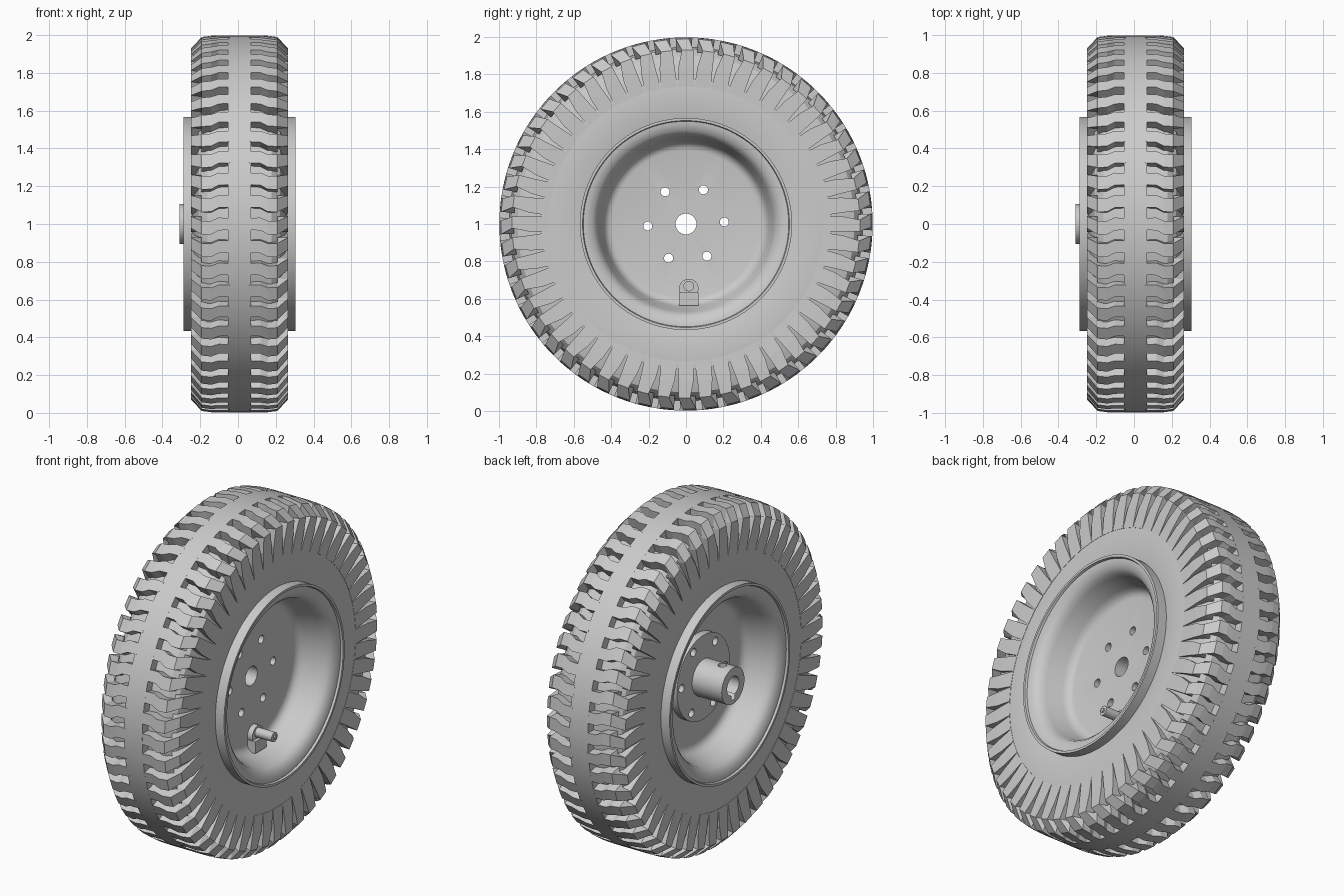
import bpy, bmesh, math
from mathutils import Matrix

cube = bpy.data.objects.get("Cube")
if cube:
    bpy.data.objects.remove(cube)

grey = bpy.data.materials.new("light_grey")
grey.use_nodes = True
COLOR = (0.6, 0.6, 0.6, 1)
grey.diffuse_color = COLOR
grey.node_tree.nodes["Principled BSDF"].inputs["Base Color"].default_value = COLOR

TYRE_X = 0.008      # middle plane of the tyre
LUGS = 52
PITCH = 2 * math.pi / LUGS


def polar(x, r, a):
    """Point on a circle about the axle."""
    return (x, r * math.cos(a), 1 + r * math.sin(a))


def finish(name, bm, angle=30):
    bmesh.ops.recalc_face_normals(bm, faces=bm.faces)
    mesh = bpy.data.meshes.new(name)
    bm.to_mesh(mesh)
    bm.free()
    mesh.materials.append(grey)
    ob = bpy.data.objects.new(name, mesh)
    bpy.context.scene.collection.objects.link(ob)
    if angle:
        bpy.ops.object.select_all(action='DESELECT')
        ob.select_set(True)
        bpy.context.view_layer.objects.active = ob
        bpy.ops.object.shade_smooth_by_angle(angle=math.radians(angle))
    return ob


def lathe(name, profile, segments=104, angle=30):
    """Closed (x, r) profile spun about the axle."""
    bm = bmesh.new()
    rings = [[bm.verts.new(polar(x, r, 2 * math.pi * i / segments)) for x, r in profile]
             for i in range(segments)]
    n = len(profile)
    for i in range(segments):
        a, b = rings[i], rings[(i + 1) % segments]
        for j in range(n):
            k = (j + 1) % n
            bm.faces.new((a[j], a[k], b[k], b[j]))
    return finish(name, bm, angle)


def rod(bm, x0, x1, radius, y=0, z=1, segments=24):
    """Cylinder along x."""
    m = Matrix.Translation(((x0 + x1) / 2, y, z)) @ Matrix.Rotation(math.pi / 2, 4, 'Y')
    bmesh.ops.create_cone(bm, cap_ends=True, segments=segments, radius1=radius,
                          radius2=radius, depth=abs(x1 - x0), matrix=m)


def cut(target, name, bm):
    cutter = finish(name, bm, 0)
    cutter.hide_render = True
    cutter.hide_set(True)
    cutter.display_type = 'WIRE'
    mod = target.modifiers.new(name, 'BOOLEAN')
    mod.object = cutter
    mod.operation = 'DIFFERENCE'
    mod.solver = 'EXACT'


def both_sides(half):
    return half + [(-x, r) for x, r in reversed(half)]


# Tyre carcass: flat sidewalls, sunken shoulders, raised centre band
half = [(0.23, 0.52), (0.247, 0.6), (0.252, 0.73), (0.238, 0.83), (0.215, 0.9),
        (0.17, 0.935), (0.06, 0.945), (0.06, 0.998)]
lathe("tyre_carcass", [(x + TYRE_X, r) for x, r in both_sides(half)])

# Tread lugs: (half width x, radius, zigzag shift, half width in pitches)
stations = [(0.05, 0.998, 0.0, 0.26), (0.11, 0.998, 0.0, 0.28), (0.15, 0.997, 0.16, 0.3),
            (0.2, 0.99, 0.16, 0.3), (0.257, 0.93, -0.08, 0.28), (0.257, 0.84, 0.0, 0.4),
            (0.253, 0.735, 0.0, 0.49)]
bm = bmesh.new()
for side in (-1, 1):
    for i in range(LUGS):
        sections = []
        for x, r, shift, width in stations:
            inner_x = min(x, 0.2) if x > 0.1 else x
            inner_r = min(r, 0.92)
            sections.append([bm.verts.new(polar(TYRE_X + side * px, pr, (i + shift + w) * PITCH))
                             for px, pr, w in ((inner_x, inner_r, -width), (x, r, -width),
                                               (x, r, width), (inner_x, inner_r, width))])
        for a, b in zip(sections, sections[1:]):
            for j in range(4):
                k = (j + 1) % 4
                bm.faces.new((a[j], a[k], b[k], b[j]))
        bm.faces.new(sections[0])
        bm.faces.new(sections[-1])
finish("tread_lugs", bm, 0)

# Rim: rolled edge, sloping dish and centre disc on both faces
half = [(0.08, 0.03), (0.08, 0.395), (0.085, 0.415), (0.1, 0.432), (0.125, 0.443),
        (0.22, 0.468), (0.25, 0.48), (0.27, 0.5), (0.282, 0.53), (0.284, 0.549),
        (0.297, 0.553), (0.297, 0.567), (0.22, 0.567), (0.2, 0.54)]
rim = lathe("rim", [(x + TYRE_X, r) for x, r in both_sides(half)], 96, 40)

# Hub: bolted flange with a protruding sleeve
hub = lathe("hub", [(-0.06, 0.03), (-0.06, 0.25), (-0.115, 0.25), (-0.115, 0.107),
                    (-0.31, 0.107), (-0.31, 0.03)], 48)

# Axle bore and bolt holes through rim and hub
for part in (rim, hub):
    bm = bmesh.new()
    rod(bm, -0.5, 0.5, 0.056, segments=40)
    for i in range(6):
        _, y, z = polar(0, 0.205, math.radians(60 * i + 3))
        rod(bm, -0.5, 0.5, 0.024, y, z)
    cut(part, part.name + "_hole_cutter", bm)

# Set screw hole and keyway in the sleeve
bm = bmesh.new()
bmesh.ops.create_cone(bm, cap_ends=True, segments=20, radius1=0.024, radius2=0.024, depth=0.12,
                      matrix=Matrix.Translation((-0.24, 0, 1.09)))
cut(hub, "set_screw_cutter", bm)
bm = bmesh.new()
bmesh.ops.create_cube(bm, size=1, matrix=Matrix.Translation((-0.25, 0, 0.945))
                      @ Matrix.Diagonal((0.3, 0.03, 0.05, 1)))
cut(hub, "keyway_cutter", bm)

# Valve: stem with a stepped tip, on a rounded foot
bm = bmesh.new()
rod(bm, 0.06, 0.23, 0.028, 0.015, 0.668)
rod(bm, 0.22, 0.238, 0.012, 0.015, 0.668, 16)
finish("valve_stem", bm)
bm = bmesh.new()
rod(bm, 0.06, 0.12, 0.052, 0.015, 0.655)
bmesh.ops.create_cube(bm, size=1, matrix=Matrix.Translation((0.105, 0.015, 0.6))
                      @ Matrix.Diagonal((0.07, 0.104, 0.07, 1)))
finish("valve_foot", bm)
